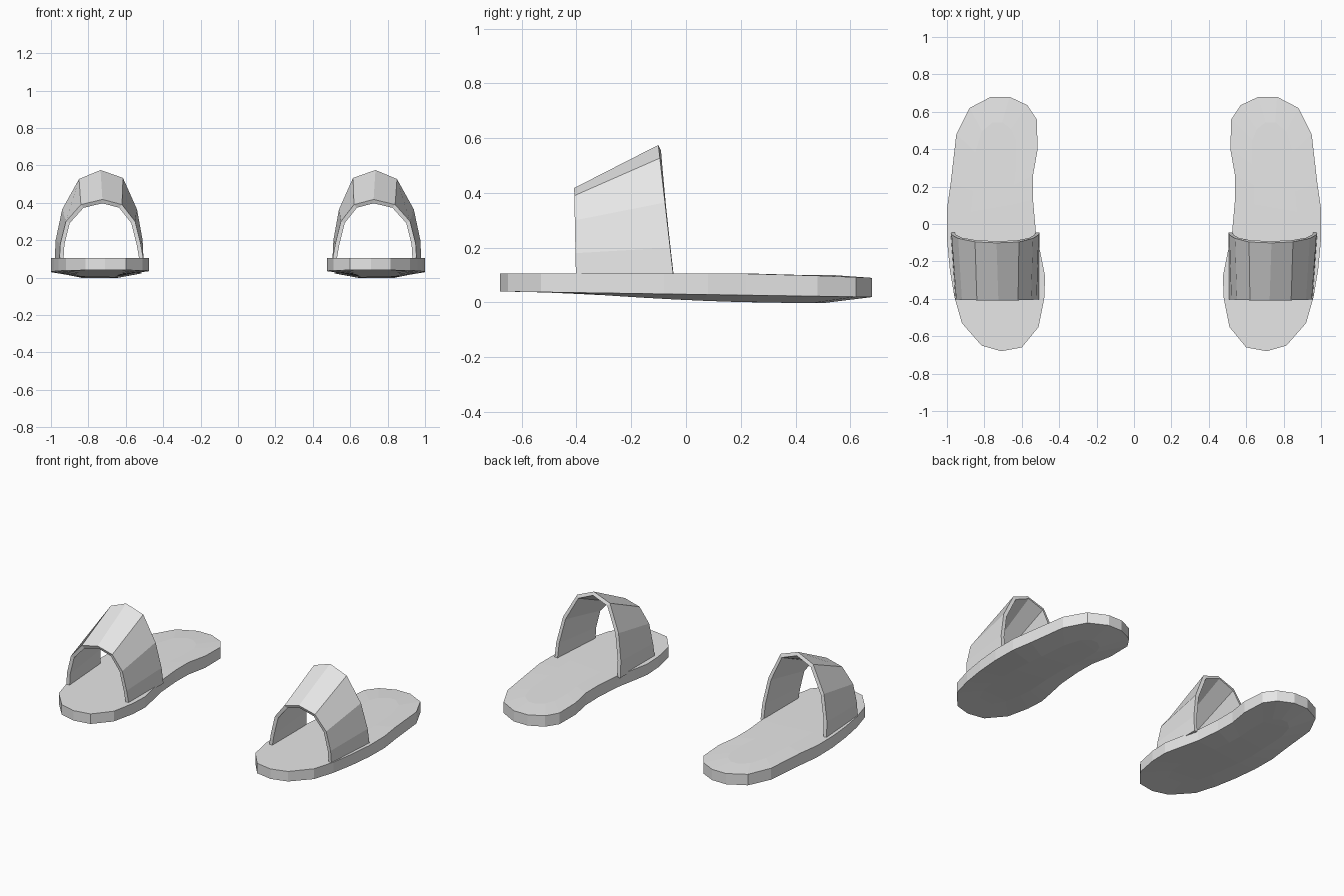
import bpy
import bmesh
import math

default_cube = bpy.data.objects.get("Cube")
if default_cube:
    bpy.data.objects.remove(default_cube, do_unlink=True)

grey = bpy.data.materials.new("light grey")
grey.use_nodes = True
grey.diffuse_color = (0.8, 0.8, 0.8, 1)
grey.node_tree.nodes["Principled BSDF"].inputs["Base Color"].default_value = grey.diffuse_color

# Outline of the left sole, from the heel along the inner edge to the toe and back
OUTLINE = [(.765, .68), (.665, .68), (.57, .635), (.52, .56), (.515, .4),
           (.54, .26), (.54, .13), (.525, -.04), (.495, -.18), (.475, -.28),
           (.48, -.4), (.51, -.55), (.6, -.66), (.71, -.68), (.815, -.65),
           (.92, -.53), (.96, -.39), (.985, -.24), (1, -.08), (1, .08),
           (.98, .22), (.95, .48), (.88, .62)]

# Arch profiles (x, z) of the strap, from the outer foot to the inner foot
BACK_ARCH = [(.98, .095), (.975, .2), (.94, .365), (.85, .527), (.735, .575),
             (.615, .533), (.54, .365), (.51, .2), (.505, .095)]
FRONT_ARCH = [(.955, .095), (.95, .18), (.92, .3), (.84, .39), (.725, .418),
              (.62, .39), (.55, .3), (.52, .18), (.505, .095)]


def make_object(name, bm):
    mesh = bpy.data.meshes.new(name)
    bm.to_mesh(mesh)
    bm.free()
    mesh.materials.append(grey)
    obj = bpy.data.objects.new(name, mesh)
    bpy.context.collection.objects.link(obj)
    return obj


def bridge(bm, ring_a, ring_b, closed=True):
    count = len(ring_a)
    for i in range(count if closed else count - 1):
        j = (i + 1) % count
        bm.faces.new((ring_a[i], ring_a[j], ring_b[j], ring_b[i]))


def top_height(y):
    return .105 - .04 * max(0, y - .3)


def rim_height(y):
    return .03 - .015 * y


def belly_height(y):
    # The underside sinks below its rim, deepest under the heel
    return rim_height(y) - .026 * max(0, math.cos((y - .3) * 2.1))


def make_sole(name, side):
    bm = bmesh.new()

    def ring(height, x_scale=1, y_scale=1):
        verts = []
        for x, y in OUTLINE:
            px = .745 + (x - .745) * x_scale
            py = y * y_scale
            verts.append(bm.verts.new((side * px, py, height(py))))
        return verts

    rings = [ring(belly_height, .45, .75), ring(rim_height), ring(top_height),
             ring(lambda y: .105 - .01 * max(0, y), .5, .8)]
    for lower, upper in zip(rings, rings[1:]):
        bridge(bm, lower, upper)
    caps = [bm.faces.new(rings[0]), bm.faces.new(rings[-1])]
    bmesh.ops.triangulate(bm, faces=caps)
    bmesh.ops.recalc_face_normals(bm, faces=bm.faces)
    return make_object(name, bm)


def make_strap(name, side):
    bm = bmesh.new()
    front = [bm.verts.new((side * x, -.4 - .02 * z, z)) for x, z in FRONT_ARCH]
    # The back edge leans forward as it rises
    back = [bm.verts.new((side * x, -.035 - .115 * z, z)) for x, z in BACK_ARCH]
    bridge(bm, front, back, closed=False)
    bm.normal_update()
    crown = max(bm.faces, key=lambda face: face.calc_center_median().z)
    if crown.normal.z < 0:
        bmesh.ops.reverse_faces(bm, faces=bm.faces)
    strap = make_object(name, bm)
    shell = strap.modifiers.new("thickness", 'SOLIDIFY')
    shell.thickness = .022
    shell.offset = -1
    shell.use_even_offset = True
    return strap


# A mirrored pair of slippers
for label, side in (("left", 1), ("right", -1)):
    make_sole(label + "_sole", side)
    make_strap(label + "_strap", side)
